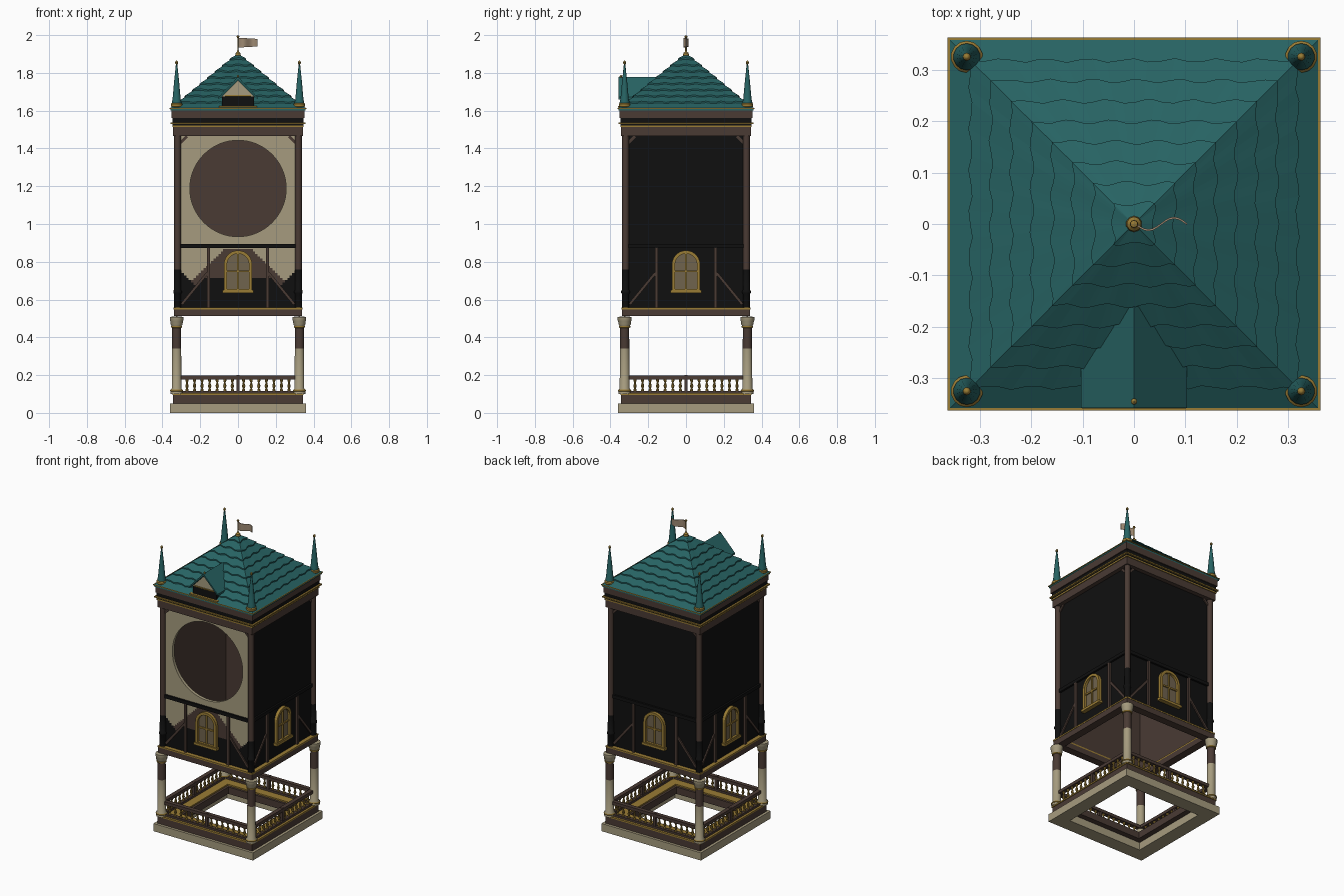
import bpy, bmesh, math, random
from mathutils import Matrix, Vector

random.seed(4)
if "Cube" in bpy.data.objects:
    bpy.data.objects.remove(bpy.data.objects["Cube"], do_unlink=True)


def material(name, rgb):
    m = bpy.data.materials.new(name)
    m.use_nodes = True
    m.diffuse_color = (*rgb, 1)
    m.node_tree.nodes["Principled BSDF"].inputs["Base Color"].default_value = (*rgb, 1)
    return m


CREAM = material("cream plaster", (0.38, 0.33, 0.21))
BROWN = material("brown timber", (0.068, 0.043, 0.034))
BLACK = material("black timber", (0.005, 0.005, 0.005))
GOLD = material("gold trim", (0.32, 0.2, 0.035))
TEAL = material("teal roof", (0.02, 0.125, 0.125))
TAN = material("tan flag", (0.34, 0.25, 0.17))
GLASS = material("dim glass", (0.16, 0.125, 0.075))

SIDES = [Matrix.Rotation(k * math.pi / 2, 4, "Z") for k in range(4)]
CORNERS = [(sx, sy) for sx in (-1, 1) for sy in (-1, 1)]


def finish(name, bm, mats, rule=None, smooth=False):
    bmesh.ops.recalc_face_normals(bm, faces=bm.faces)
    if rule:
        for f in bm.faces:
            f.material_index = rule(f.calc_center_median(), f.normal)
    mesh = bpy.data.meshes.new(name)
    bm.to_mesh(mesh)
    bm.free()
    for m in mats:
        mesh.materials.append(m)
    ob = bpy.data.objects.new(name, mesh)
    bpy.context.collection.objects.link(ob)
    bpy.ops.object.select_all(action="DESELECT")
    ob.select_set(True)
    bpy.context.view_layer.objects.active = ob
    if smooth:
        bpy.ops.object.shade_smooth_by_angle(angle=math.radians(40))
    return ob


def box(bm, x0, x1, y0, y1, z0, z1, mat=Matrix()):
    size = Matrix.Diagonal((x1 - x0, y1 - y0, z1 - z0, 1))
    mid = Matrix.Translation(((x0 + x1) / 2, (y0 + y1) / 2, (z0 + z1) / 2))
    bmesh.ops.create_cube(bm, size=1, matrix=mat @ mid @ size)


def beam(bm, a, b, width, y0, y1, mat):
    """Slanted timber lying against a wall, from a to b in (x, z)."""
    d = Vector((b[0] - a[0], b[1] - a[1]))
    place = Matrix.Translation((a[0], 0, a[1])) @ Matrix.Rotation(-math.atan2(d.y, d.x), 4, "Y")
    box(bm, 0, d.length, y0, y1, -width / 2, width / 2, mat @ place)


def lathe(bm, profile, loc, mat=Matrix(), n=14):
    for (r0, z0), (r1, z1) in zip(profile, profile[1:]):
        if abs(z1 - z0) < 1e-6:
            continue
        place = Matrix.Translation((loc[0], loc[1], (z0 + z1) / 2))
        bmesh.ops.create_cone(bm, cap_ends=False, segments=n, radius1=r0, radius2=r1,
                              depth=z1 - z0, matrix=mat @ place)
    bmesh.ops.remove_doubles(bm, verts=bm.verts, dist=1e-5)


def prism(bm, pts, y0, y1, mat=Matrix()):
    """Extrude an (x, z) outline along y."""
    rows = [[bm.verts.new(mat @ Vector((x, y, z))) for x, z in pts] for y in (y0, y1)]
    bm.faces.new(rows[0])
    bm.faces.new(rows[1])
    for i in range(len(pts)):
        j = (i + 1) % len(pts)
        bm.faces.new((rows[0][i], rows[0][j], rows[1][j], rows[1][i]))


def square_ring(name, z0, z1, outer, inner, mat):
    bm = bmesh.new()
    for m in SIDES:
        o = [bm.verts.new(m @ Vector((s * h, -h, z))) for h, z, s in
             [(outer, z0, -1), (outer, z0, 1), (outer, z1, 1), (outer, z1, -1),
              (inner, z0, -1), (inner, z0, 1), (inner, z1, 1), (inner, z1, -1)]]
        for q in ((0, 1, 2, 3), (4, 5, 6, 7), (0, 1, 5, 4), (3, 2, 6, 7)):
            bm.faces.new([o[i] for i in q])
    bmesh.ops.remove_doubles(bm, verts=bm.verts, dist=1e-5)
    return finish(name, bm, [mat])


# Stepped base, sill and cornice frames
for spec in [("base_plinth", 0, 0.05, 0.36, 0.27, CREAM), ("base_deck", 0.05, 0.095, 0.343, 0.235, BROWN),
             ("deck_gold_edge", 0.095, 0.104, 0.347, 0.25, GOLD), ("lower_rail", 0.104, 0.117, 0.332, 0.305, BROWN),
             ("top_rail", 0.178, 0.198, 0.332, 0.305, BROWN), ("body_sill", 0.512, 0.548, 0.34, 0.29, BROWN),
             ("sill_gold_edge", 0.548, 0.557, 0.342, 0.29, GOLD), ("frieze", 1.465, 1.513, 0.343, 0.28, BROWN),
             ("frieze_gold_edge", 1.513, 1.521, 0.348, 0.28, GOLD), ("cornice_groove", 1.521, 1.529, 0.346, 0.28, BLACK),
             ("cornice_gold_edge", 1.529, 1.537, 0.357, 0.28, GOLD), ("cornice_black", 1.537, 1.562, 0.346, 0.28, BLACK),
             ("cornice_board", 1.562, 1.61, 0.352, 0.28, BROWN), ("eave_gold_edge", 1.61, 1.615, 0.362, 0.28, GOLD)]:
    square_ring(*spec)

# Balustrade
bal, mid = bmesh.new(), bmesh.new()
shape = [(0.008, 0.117), (0.008, 0.124), (0.004, 0.128), (0.009, 0.142), (0.004, 0.16), (0.008, 0.17), (0.008, 0.178)]
for m in SIDES:
    box(mid, -0.009, 0.009, -0.33, -0.307, 0.104, 0.2, m)
    for i in range(7):
        for s in (-1, 1):
            lathe(bal, shape, (s * (0.03 + i * 0.04), -0.318), m, 8)
finish("balusters", bal, [GOLD], smooth=True)
finish("balustrade_mid_posts", mid, [BROWN])

# Round columns, body corner posts and roof spires
col, cap, rings, posts, spires, collars = [bmesh.new() for _ in range(6)]
for sx, sy in CORNERS:
    p = (sx * 0.325, sy * 0.325)
    lathe(col, [(0.033, 0.1), (0.033, 0.12), (0.026, 0.13), (0.025, 0.34), (0.024, 0.455)], p)
    lathe(cap, [(0.024, 0.455), (0.033, 0.47), (0.034, 0.485), (0.037, 0.49), (0.037, 0.508), (0, 0.512)], p)
    lathe(rings, [(0.025, 0.45), (0.03, 0.453), (0.03, 0.459), (0.025, 0.462)], p)
    lathe(rings, [(0.033, 0.113), (0.036, 0.117), (0.033, 0.123)], p)
    c = (sx * 0.32, sy * 0.32)
    lathe(posts, [(0.019, 0.55), (0.019, 0.63), (0.023, 0.635), (0.023, 0.645), (0.019, 0.65),
                  (0.018, 0.76), (0.018, 1.468)], c)
    lathe(spires, [(0.026, 1.61), (0.026, 1.645), (0.022, 1.66), (0.014, 1.75), (0.004, 1.845)], p)
    lathe(collars, [(0.026, 1.618), (0.031, 1.623), (0.031, 1.635), (0.026, 1.64)], p)
    lathe(collars, [(0, 1.843), (0.007, 1.848), (0.008, 1.856), (0.005, 1.862), (0, 1.866)], p, n=8)
finish("columns", col, [CREAM, BROWN], lambda c, n: int(c.z > 0.34), True)
finish("column_capitals", cap, [CREAM], smooth=True)
finish("column_gold_rings", rings, [GOLD], smooth=True)
finish("body_corner_posts", posts, [BROWN, BLACK], lambda c, n: int(c.z < 0.76), True)
finish("corner_spires", spires, [TEAL], smooth=True)
finish("spire_gold_trim", collars, [GOLD], smooth=True)

# Dark walls on the back and sides, timber-lined inside
bm = bmesh.new()
for m in SIDES[1:]:
    box(bm, -0.313, 0.313, -0.315, -0.295, 0.55, 1.47, m)
finish("dark_walls", bm, [BLACK, BROWN], lambda c, n: int(n.x * c.x + n.y * c.y < -0.1))

# Front wall with a round opening
bm = bmesh.new()
box(bm, -0.313, 0.313, -0.315, -0.295, 0.88, 1.47)
wall = finish("front_upper_wall", bm, [CREAM, BROWN], lambda c, n: int(n.y > 0.5))
bm = bmesh.new()
bmesh.ops.create_cone(bm, cap_ends=True, segments=64, radius1=0.255, radius2=0.255, depth=0.2,
                      matrix=Matrix.Translation((0, -0.305, 1.188)) @ Matrix.Rotation(math.pi / 2, 4, "X"))
cutter = finish("round_cutter", bm, [CREAM])
cutter.hide_render = True
mod = wall.modifiers.new("opening", "BOOLEAN")
mod.object, mod.operation = cutter, "DIFFERENCE"
bpy.context.view_layer.objects.active = wall
bpy.ops.object.modifier_apply(modifier="opening")
bpy.data.objects.remove(cutter, do_unlink=True)


def panel_colour(c, n):
    ax = abs(c.x)
    if n.y > 0.5:
        return 1
    floor = 0.71 if ax < 0.155 else 0.67 + 0.9 * abs(ax - 0.22)
    if c.z < floor:
        return 2
    return int(c.z < 0.87 - 0.95 * max(ax - 0.07, 0))


# Front lower panel in plaster with stained timber patches
bm = bmesh.new()
box(bm, -0.313, 0.313, -0.315, -0.295, 0.55, 0.88)
for axis, lo, hi, n in ((0, -0.313, 0.313, 48), (2, 0.55, 0.88, 26)):
    for i in range(1, n):
        co, no = [0, 0, 0], [0, 0, 0]
        co[axis], no[axis] = lo + (hi - lo) * i / n, 1
        bmesh.ops.bisect_plane(bm, geom=bm.verts[:] + bm.edges[:] + bm.faces[:], plane_co=co, plane_no=no)
finish("front_lower_panel", bm, [CREAM, BROWN, BLACK], panel_colour)

# Timber framing and arched windows on every side
def arch(w, z0, zs):
    return [(-w, z0), (w, z0)] + [(w * math.cos(a * math.pi / 14), zs + w * math.sin(a * math.pi / 14)) for a in range(15)]


belt, struts, panes, frames = [bmesh.new() for _ in range(4)]
for m in SIDES:
    box(belt, -0.305, 0.305, -0.327, -0.31, 0.873, 0.895, m)
    for s in (-1, 1):
        box(struts, s * 0.155 - 0.008, s * 0.155 + 0.008, -0.327, -0.31, 0.555, 0.874, m)
        beam(struts, (s * 0.298, 0.575), (s * 0.163, 0.74), 0.014, -0.323, -0.31, m)
        beam(struts, (s * 0.305, 1.43), (s * 0.27, 1.465), 0.014, -0.322, -0.31, m)
    prism(panes, arch(0.068, 0.645, 0.785), -0.32, -0.312, m)
    outer, inner = arch(0.075, 0.64, 0.785), arch(0.058, 0.655, 0.785)
    for i in range(len(outer)):
        j = (i + 1) % len(outer)
        if math.dist(outer[i], outer[j]) > 1e-4:
            prism(frames, [outer[i], outer[j], inner[j], inner[i]], -0.335, -0.312, m)
    box(frames, -0.005, 0.005, -0.328, -0.314, 0.65, 0.845, m)
    box(frames, -0.06, 0.06, -0.328, -0.314, 0.745, 0.755, m)
    box(frames, -0.083, 0.083, -0.342, -0.312, 0.634, 0.65, m)
finish("belt_beams", belt, [BLACK])
finish("wall_struts", struts, [BROWN])
finish("window_panes", panes, [GLASS])
finish("window_frames", frames, [GOLD])

# Pyramid roof laid in wavy overlapping rows
def slope(r):
    return 1.9 - 0.825 * r


bm = bmesh.new()
ROWS, N, EAVE = 9, 24, 0.358
for m in SIDES:
    for i in range(ROWS):
        r0 = EAVE * (1 - i / ROWS)
        r1 = max(EAVE * (1 - (i + 1) / ROWS) - 0.012, 0.0)
        phase, lines = random.uniform(0, 6), [[], [], []]
        for k in range(N + 1):
            t = 2 * k / N - 1
            fade = min(1, 6 * (1 - abs(t)))
            w = 0 if i == 0 else 0.004 * fade * math.sin(phase + t * r0 * 75)
            for line, r, z in zip(lines, (r1, r0 + w, r0 + w),
                                  (slope(r1), slope(r0 + w) + 0.01, slope(r0 + w) - 0.004)):
                line.append(bm.verts.new(m @ Vector((t * min(r, r0), -r, z))))
        for k in range(N):
            for a, b in ((0, 1), (1, 2)):
                bm.faces.new((lines[a][k], lines[a][k + 1], lines[b][k + 1], lines[b][k]))
bmesh.ops.remove_doubles(bm, verts=bm.verts, dist=1e-5)
finish("shingled_roof", bm, [TEAL])
bm = bmesh.new()
box(bm, -0.35, 0.35, -0.35, 0.35, 1.6, 1.612)
finish("roof_ceiling", bm, [BROWN])

# Front dormer
bm = bmesh.new()
prism(bm, [(-0.103, 1.66), (0, 1.765), (0.103, 1.66), (0.103, 1.672), (0, 1.779), (-0.103, 1.672)], -0.358, -0.16)
finish("dormer_roof", bm, [TEAL])
bm = bmesh.new()
prism(bm, [(-0.085, 1.615), (0.085, 1.615), (0.085, 1.675), (-0.085, 1.675)], -0.345, -0.2)
finish("dormer_body", bm, [BLACK])
bm = bmesh.new()
prism(bm, [(-0.085, 1.675), (0.085, 1.675), (0, 1.762)], -0.348, -0.2)
finish("dormer_gable", bm, [CREAM])
bm = bmesh.new()
box(bm, -0.1, 0.1, -0.36, -0.34, 1.618, 1.626)
lathe(bm, [(0, 1.77), (0.006, 1.776), (0.006, 1.784), (0, 1.79)], (0, -0.345), n=8)
box(bm, -0.07, 0.07, -0.354, -0.345, 1.675, 1.682)
finish("dormer_gold_trim", bm, [GOLD])

# Finial, flagpole and waving flag
bm = bmesh.new()
lathe(bm, [(0.016, 1.89), (0.014, 1.905), (0.006, 1.912), (0.004, 1.92), (0.004, 1.985),
           (0.008, 1.99), (0.007, 1.996), (0, 2.0)], (0, 0), n=10)
finish("flagpole", bm, [GOLD], smooth=True)
bm = bmesh.new()
prev = None
for k in range(13):
    u = k / 12
    x, y, h = 0.003 + 0.1 * u, -0.012 * math.sin(u * 6.3), 0.026 - 0.006 * u
    cur = [bm.verts.new((x, y + d, 1.96 + s * h)) for d, s in ((-0.002, -1), (0.002, -1), (0.002, 1), (-0.002, 1))]
    if prev:
        for a in range(4):
            b = (a + 1) % 4
            bm.faces.new((prev[a], prev[b], cur[b], cur[a]))
    else:
        bm.faces.new(cur)
    prev = cur
bm.faces.new(prev)
finish("flag", bm, [TAN], smooth=True)
